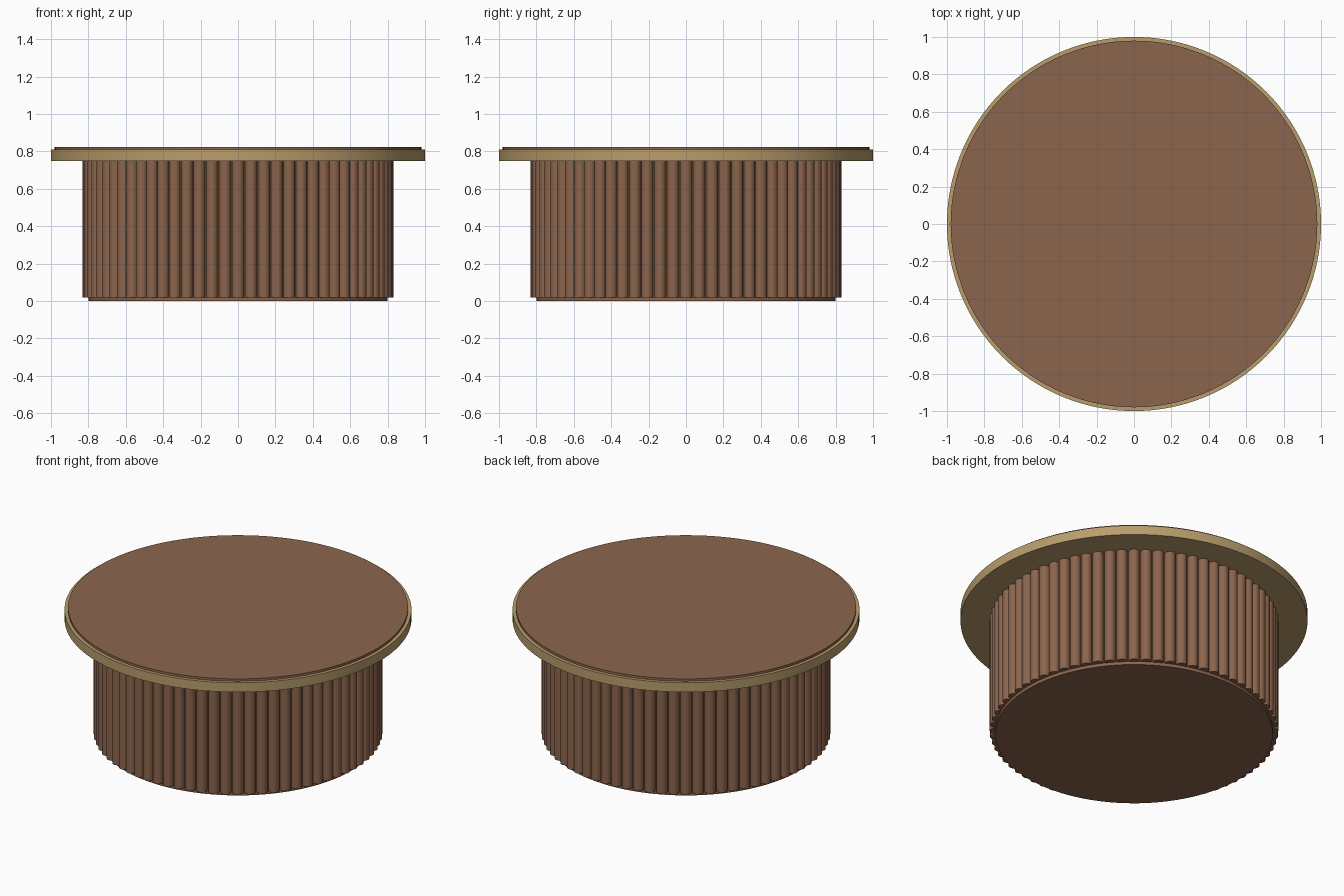
import bpy
import math


def material(name, rgb):
    mat = bpy.data.materials.new(name)
    mat.use_nodes = True
    mat.diffuse_color = (*rgb, 1)
    mat.node_tree.nodes["Principled BSDF"].inputs["Base Color"].default_value = (*rgb, 1)
    return mat


def disc(name, radius, bottom, top, mat, sides=128, x=0, y=0):
    bpy.ops.mesh.primitive_cylinder_add(
        vertices=sides, radius=radius, depth=top - bottom,
        location=(x, y, (bottom + top) / 2))
    obj = bpy.context.object
    obj.name = name
    obj.data.materials.append(mat)
    bpy.ops.object.shade_smooth_by_angle(angle=math.radians(40))
    return obj


if "Cube" in bpy.data.objects:
    bpy.data.objects.remove(bpy.data.objects["Cube"])

wood = material("walnut brown", (0.26, 0.13, 0.075))
brass = material("brushed brass", (0.48, 0.34, 0.15))

# Drum core and the two layers of the top
disc("drum_core", 0.80, 0.0, 0.75, wood)
disc("brass_rim", 1.0, 0.75, 0.81, brass)
disc("wood_top", 0.98, 0.81, 0.825, wood)

# Ring of round slats sharing one mesh
SLATS = 72
first = disc("slat", 0.032, 0.02, 0.75, wood, sides=16, x=0.80)
for i in range(1, SLATS):
    angle = math.tau * i / SLATS
    slat = first.copy()
    slat.name = f"slat_{i}"
    slat.location.x = 0.80 * math.cos(angle)
    slat.location.y = 0.80 * math.sin(angle)
    slat.rotation_euler.z = angle
    bpy.context.collection.objects.link(slat)
